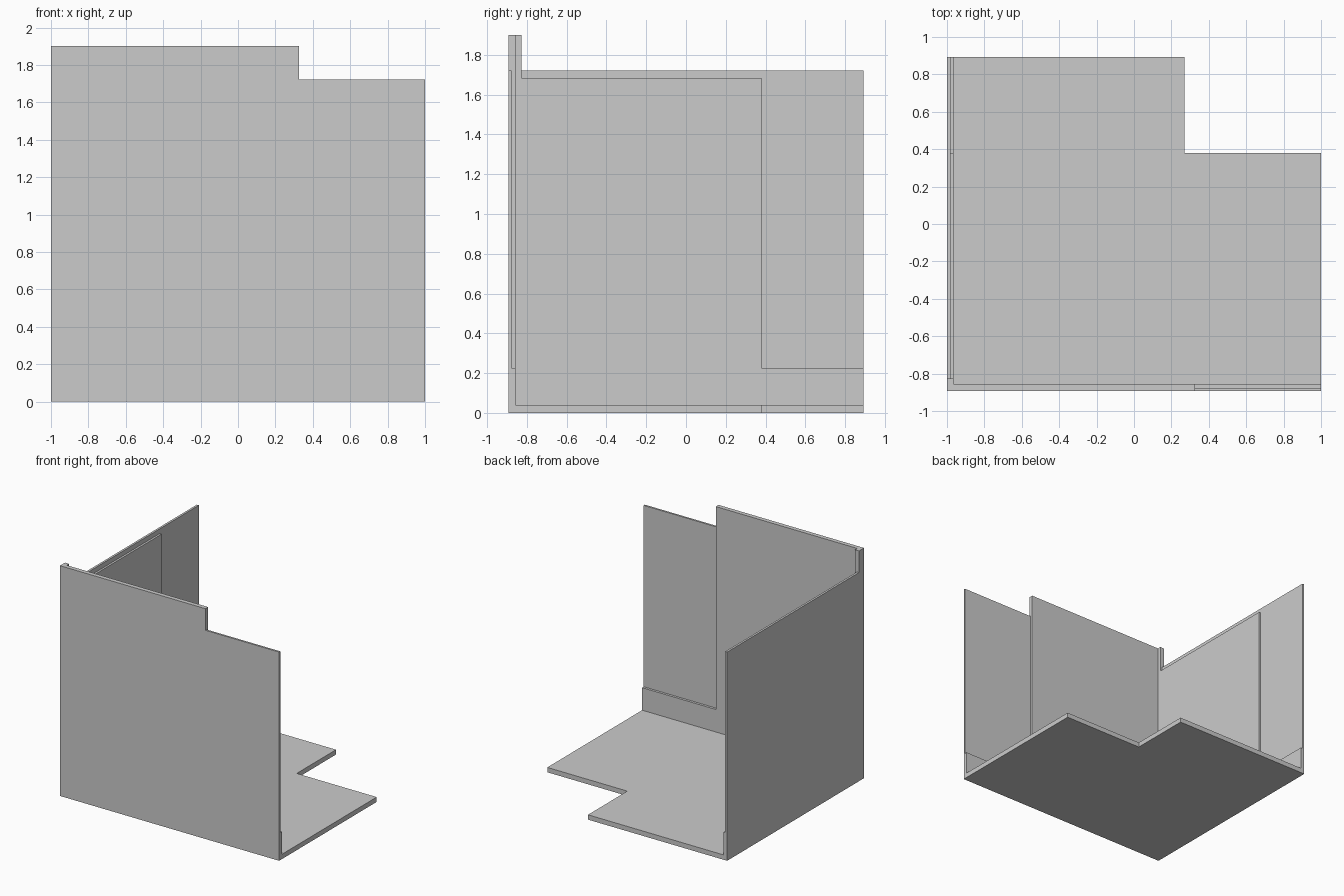
import bpy, bmesh
from mathutils import Vector

if "Cube" in bpy.data.objects:
    bpy.data.objects.remove(bpy.data.objects["Cube"])

X, Y = 1.0, 0.892
STEP, TOP, RIM, FOOT = 0.327, 1.90, 1.722, 0.226


def prism(name, points, place, depth):
    """Extrude a 2D profile, placed in space by place(u, v), along depth."""
    bm = bmesh.new()
    face = bm.faces.new([bm.verts.new(place(u, v)) for u, v in points])
    ext = bmesh.ops.extrude_face_region(bm, geom=[face])
    moved = [g for g in ext["geom"] if isinstance(g, bmesh.types.BMVert)]
    bmesh.ops.translate(bm, verts=moved, vec=Vector(depth))
    bmesh.ops.recalc_face_normals(bm, faces=bm.faces[:])
    mesh = bpy.data.meshes.new(name)
    bm.to_mesh(mesh)
    bm.free()
    obj = bpy.data.objects.new(name, mesh)
    bpy.context.collection.objects.link(obj)
    return obj


def flat(u, v):
    return (u, v, 0)


def front(u, v):
    return (u, -Y, v)


def left(u, v):
    return (-X, u, v)


# L-shaped floor
shell = prism("room_corner_shell",
              [(-X, -Y), (X, -Y), (X, 0.38), (0.27, 0.38), (0.27, Y), (-X, Y)],
              flat, (0, 0, 0.04))

parts = [
    # Front wall: full-thickness tall section with a low foot
    prism("front_wall_thick",
          [(-X, 0), (X, 0), (X, FOOT), (STEP, FOOT), (STEP, TOP), (-X, TOP)],
          front, (0, 0.036, 0)),
    # Front wall: thin panel beyond the step
    prism("front_wall_thin", [(-X, 0), (X, 0), (X, RIM), (-X, RIM)],
          front, (0, 0.016, 0)),
    # Left wall: thick section with corner post and low foot
    prism("left_wall_thick",
          [(-Y, 0), (Y, 0), (Y, FOOT), (0.38, FOOT), (0.38, 1.683),
           (-0.827, 1.683), (-0.827, TOP), (-Y, TOP)],
          left, (0.035, 0, 0)),
    # Left wall: thin panel and top lip
    prism("left_wall_thin", [(-Y, 0), (Y, 0), (Y, RIM), (-Y, RIM)],
          left, (0.018, 0, 0)),
]

# Fuse floor and walls into one solid
bpy.context.view_layer.objects.active = shell
for part in parts:
    mod = shell.modifiers.new("join_" + part.name, "BOOLEAN")
    mod.operation = "UNION"
    mod.solver = "EXACT"
    mod.object = part
    bpy.ops.object.modifier_apply(modifier=mod.name)
    bpy.data.objects.remove(part)
